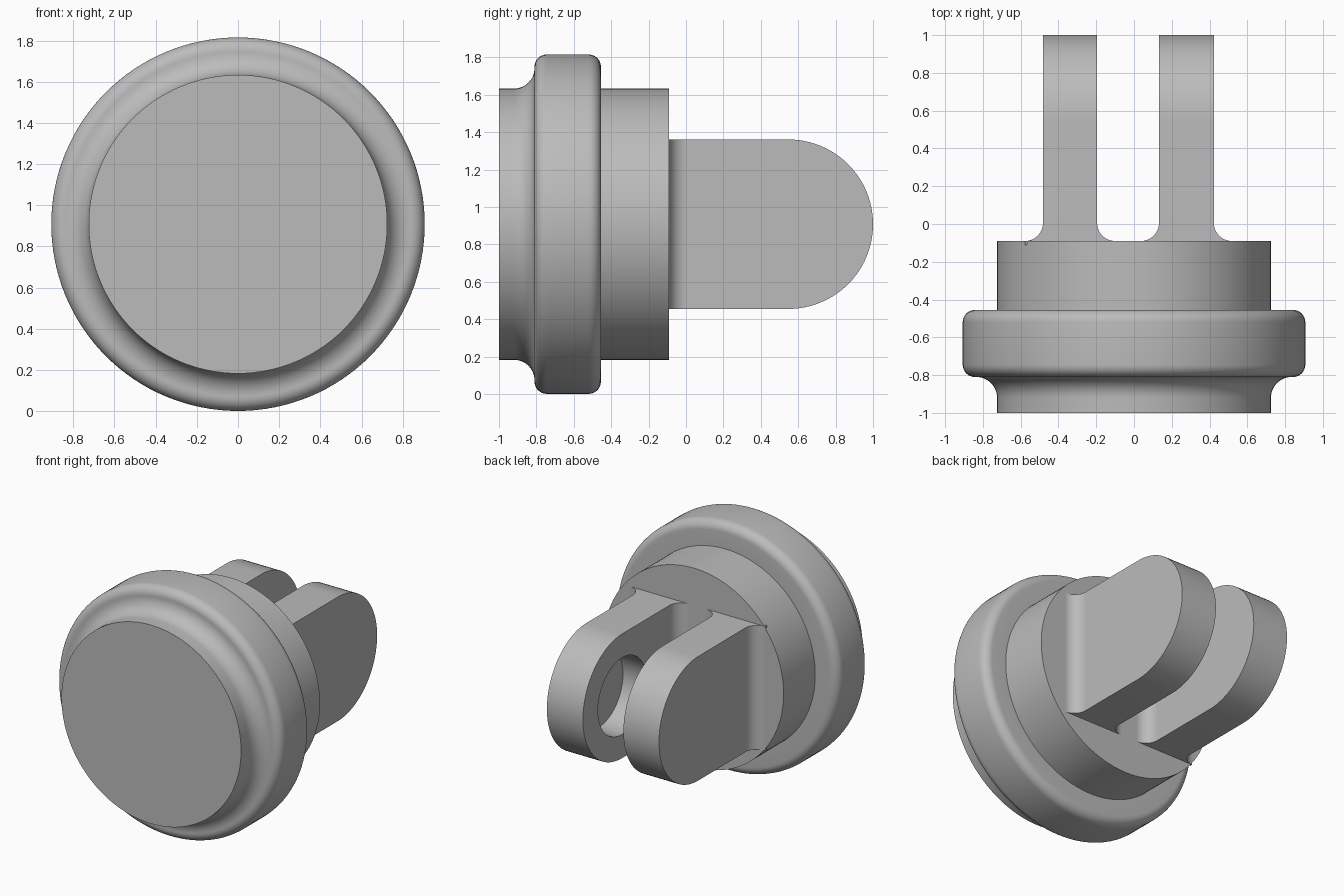
import bpy, bmesh
from math import sin, cos, pi, radians
from mathutils import Matrix, Vector

if "Cube" in bpy.data.objects:
    bpy.data.objects.remove(bpy.data.objects["Cube"])

AXIS_Z = 0.908
BODY_R, FLANGE_R = 0.725, 0.907
BODY_BACK = -0.09
PRONG_R = 0.453
ROOT = 0.095            # fillet radius at the foot of each prong

grey = bpy.data.materials.new("plain grey")
grey.use_nodes = True
grey.diffuse_color = (0.5, 0.5, 0.5, 1)
grey.node_tree.nodes["Principled BSDF"].inputs["Base Color"].default_value = (0.5, 0.5, 0.5, 1)


def arc(cx, cy, r, start, end, steps=12):
    """Points on an arc, angles in degrees."""
    angles = [radians(start + (end - start) * i / steps) for i in range(steps + 1)]
    return [(cx + r * cos(a), cy + r * sin(a)) for a in angles]


def finish(name, bm):
    bmesh.ops.remove_doubles(bm, verts=bm.verts, dist=1e-5)
    bmesh.ops.recalc_face_normals(bm, faces=bm.faces)
    mesh = bpy.data.meshes.new(name)
    bm.to_mesh(mesh)
    bm.free()
    obj = bpy.data.objects.new(name, mesh)
    bpy.context.collection.objects.link(obj)
    mesh.materials.append(grey)
    return obj


def smooth(obj):
    bpy.ops.object.select_all(action='DESELECT')
    obj.select_set(True)
    bpy.context.view_layer.objects.active = obj
    bpy.ops.object.shade_smooth_by_angle(angle=radians(30))


def prism(name, points, direction):
    """Extrude a flat outline of 3D points along a vector."""
    bm = bmesh.new()
    face = bm.faces.new([bm.verts.new(p) for p in points])
    new = bmesh.ops.extrude_face_region(bm, geom=[face])["geom"]
    bmesh.ops.translate(bm, vec=direction,
                        verts=[v for v in new if isinstance(v, bmesh.types.BMVert)])
    return finish(name, bm)


# Turned body: front face, concave neck, rounded flange, rear boss (radius, y)
profile = [(0, -1), (BODY_R, -1)]
profile += arc(BODY_R + 0.11, -0.92, 0.11, 180, 90)
profile += arc(FLANGE_R - 0.065, -0.745, 0.065, -90, 0, 8)
profile += arc(FLANGE_R - 0.065, -0.52, 0.065, 0, 90, 8)
profile += [(BODY_R, -0.455), (BODY_R, BODY_BACK), (0, BODY_BACK)]
bm = bmesh.new()
verts = [bm.verts.new((r, y, AXIS_Z)) for r, y in profile]
edges = [bm.edges.new(pair) for pair in zip(verts, verts[1:])]
bmesh.ops.spin(bm, geom=verts + edges, cent=(0, 0, AXIS_Z), axis=(0, 1, 0),
               angle=2 * pi, steps=128, use_merge=True)
smooth(finish("turned_body", bm))

# Two round-ended prongs, each with a filleted foot
prongs = {}
for side, x0, x1 in (("right", -0.482, -0.195), ("left", 0.132, 0.423)):
    outline = [(0, -PRONG_R)] + arc(1 - PRONG_R, 0, PRONG_R, -90, 90, 48) + [(0, PRONG_R)]
    prongs[side] = prism(side + "_prong", [(x0, y, AXIS_Z + z) for y, z in outline],
                         Vector((x1 - x0, 0, 0)))
    top = BODY_BACK + ROOT
    foot = arc(x0 - ROOT, top, ROOT, -90, 0) + arc(x1 + ROOT, top, ROOT, 180, 270)
    foot += [(x1 + ROOT, BODY_BACK - 0.02), (x0 - ROOT, BODY_BACK - 0.02)]
    smooth(prism(side + "_prong_foot", [(x, y, AXIS_Z - PRONG_R) for x, y in foot],
                 Vector((0, 0, 2 * PRONG_R))))

# Blind round socket in the inner face of the left prong
socket = arc(1 - PRONG_R, AXIS_Z, 0.28, 0, 352.5, 47)
cutter = prism("socket_cutter", [(0.032, y, z) for y, z in socket], Vector((0.29, 0, 0)))
cutter.hide_render = True
left = prongs["left"]
cut = left.modifiers.new("socket", 'BOOLEAN')
cut.operation, cut.object, cut.solver = 'DIFFERENCE', cutter, 'EXACT'
bpy.context.view_layer.objects.active = left
bpy.ops.object.modifier_apply(modifier=cut.name)
bpy.data.objects.remove(cutter)
for prong in prongs.values():
    smooth(prong)
